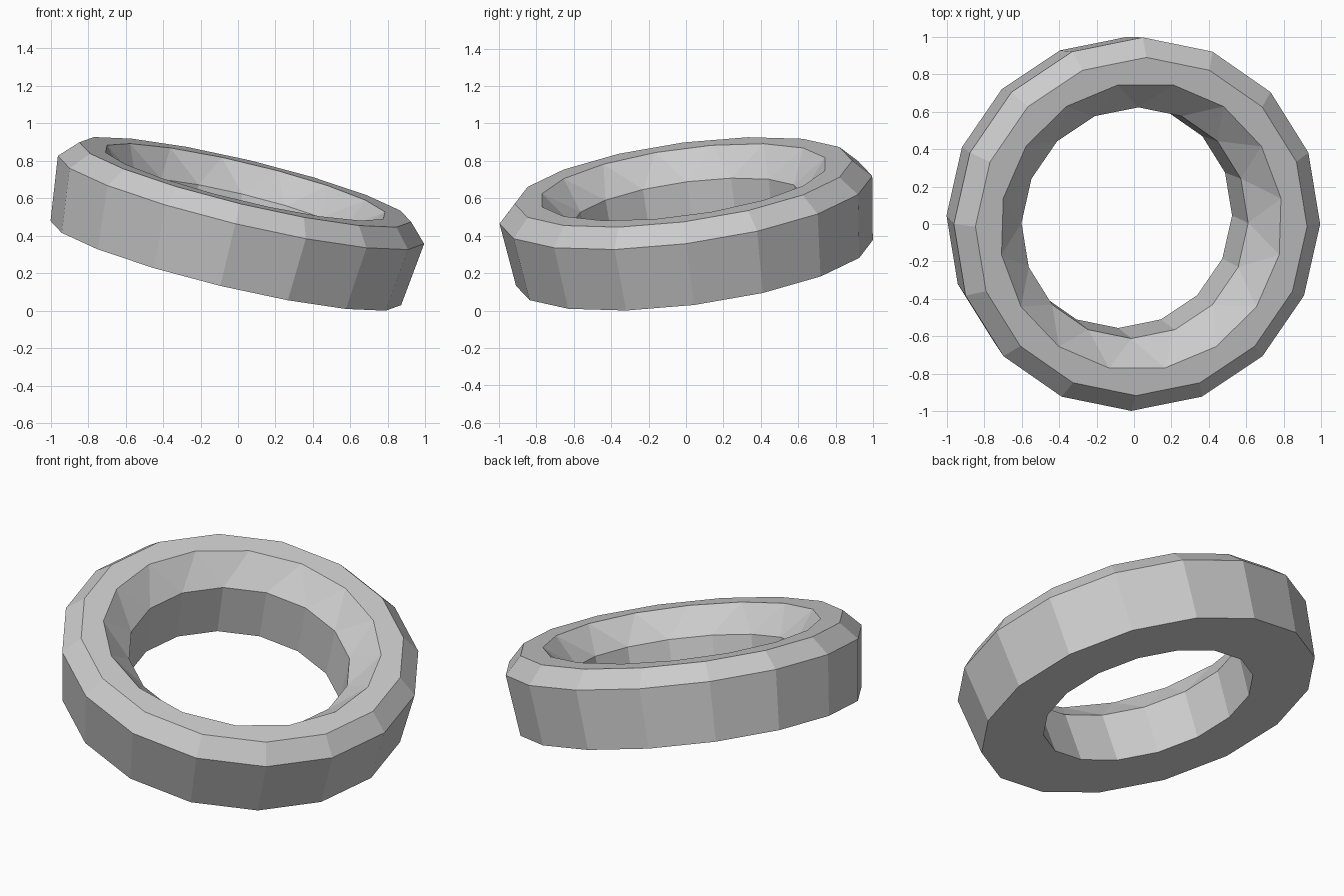
import bpy, bmesh
from math import sin, cos, pi, radians
from mathutils import Matrix

if "Cube" in bpy.data.objects:
    bpy.data.objects.remove(bpy.data.objects["Cube"])

N = 16
# closed cross-section: (radius, height, phase in steps)
profile = [
    (0.605, 0.00, 0),    # bottom, inner edge
    (0.962, 0.00, 0),    # bottom, outer edge
    (1.005, 0.35, 0),    # shoulder
    (0.910, 0.448, 0),   # top of bevel
    (0.777, 0.448, 0.5), # inner lip, turned half a step
    (0.622, 0.30, 0),    # foot of funnel
]

bm = bmesh.new()
rings = []
for r, z, ph in profile:
    rings.append([bm.verts.new((r * cos(2 * pi * (i + ph) / N),
                                r * sin(2 * pi * (i + ph) / N), z)) for i in range(N)])

for k in range(len(rings)):
    a, b = rings[k], rings[(k + 1) % len(rings)]
    pa, pb = profile[k][2], profile[(k + 1) % len(rings)][2]
    for i in range(N):
        j = (i + 1) % N
        if pa == pb:
            bm.faces.new((a[i], a[j], b[j], b[i]))
        elif pa < pb:      # zigzag onto the turned ring
            bm.faces.new((a[i], a[j], b[i]))
            bm.faces.new((a[j], b[j], b[i]))
        else:              # zigzag back
            bm.faces.new((a[i], a[j], b[j]))
            bm.faces.new((a[i], b[j], b[i]))
bmesh.ops.recalc_face_normals(bm, faces=bm.faces)

# tilt the ring and rest its lowest point on the ground
bm.transform(Matrix.Rotation(radians(13.5), 4, 'Y') @ Matrix.Rotation(radians(7.5), 4, 'X'))
low = min(v.co.z for v in bm.verts)
bm.transform(Matrix.Translation((-0.065, 0.045, -low)))

mesh = bpy.data.meshes.new("tilted_ring")
bm.to_mesh(mesh)
bm.free()
ring = bpy.data.objects.new("tilted_ring", mesh)
bpy.context.collection.objects.link(ring)
